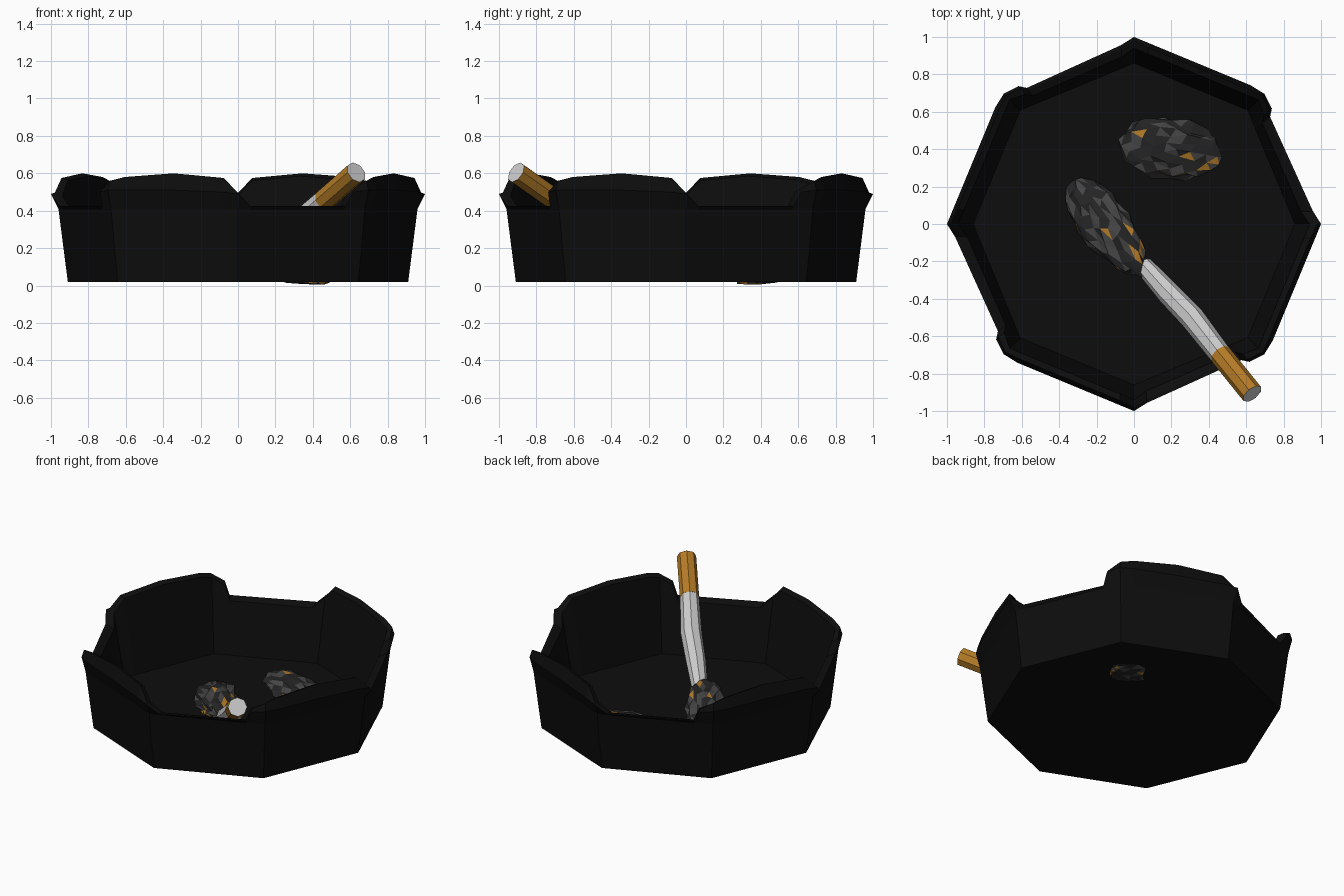
import bpy, bmesh, math, random
from mathutils import Vector, Matrix

if "Cube" in bpy.data.objects:
    bpy.data.objects.remove(bpy.data.objects["Cube"])

random.seed(4)


def material(name, r, g, b):
    m = bpy.data.materials.new(name)
    m.diffuse_color = (r, g, b, 1)
    m.use_nodes = True
    m.node_tree.nodes["Principled BSDF"].inputs["Base Color"].default_value = m.diffuse_color
    return m


BLACK = material("black_glaze", .004, .004, .004)
CHAR = material("char", .018, .018, .018)
ASH = material("ash_grey", .06, .06, .06)
PAPER = material("paper", .75, .75, .75)
FILTER = material("filter_tan", .46, .2, .02)


def finish(bm, name, mats):
    bmesh.ops.recalc_face_normals(bm, faces=bm.faces)
    me = bpy.data.meshes.new(name)
    bm.to_mesh(me)
    bm.free()
    for m in mats:
        me.materials.append(m)
    ob = bpy.data.objects.new(name, me)
    bpy.context.collection.objects.link(ob)
    return ob


def octagon(u, r, z):
    """Point at side position u (0..8) on an octagon of corner radius r."""
    i, f = math.floor(u), u - math.floor(u)
    a, b = [Vector((math.cos(k * math.pi / 4), math.sin(k * math.pi / 4), 0)) for k in (i, i + 1)]
    p = a.lerp(b, f) * r
    p.z = z
    return p


# Ashtray bowl: one quarter = a low rest followed by a high hump, repeated 4 times
# station: side position, lip radius, lip z, top radius, top z, inner radius
STATIONS = [
    (0, 1.0, .49, .98, .495, .94),
    (.10, .985, .425, .965, .425, .92),
    (.84, .965, .425, .95, .425, .91),
    (.88, .993, .50, .975, .515, .935),
    (1, .985, .51, .97, .56, .94),
    (1.12, 1.0, .51, .975, .58, .94),
    (1.5, 1.0, .51, .975, .60, .94),
    (1.89, 1.0, .50, .975, .575, .94),
]
FLOOR_Z = .06
bm = bmesh.new()
columns = []
for q in range(4):
    for u, rl, zl, rt, zt, ri in STATIONS:
        rows = [(.91, .02), (.96, .41), (rl, zl), (rt, zt), (ri, zt - .015), (.86, FLOOR_Z)]
        columns.append([bm.verts.new(octagon(u + 2 * q, r, z)) for r, z in rows])
for a, b in zip(columns, columns[1:] + columns[:1]):
    for k in range(5):
        bm.faces.new((a[k], b[k], b[k + 1], a[k + 1]))
bm.faces.new([c[0] for c in columns])
bm.faces.new([c[5] for c in columns])
finish(bm, "ashtray_bowl", [BLACK])


# Cigarette: eight-sided tubes along a slightly bent path
def tube(name, path, mats, cap_mat):
    bm = bmesh.new()
    rings = []
    for i, (x, y, z, r) in enumerate(path):
        p = Vector((x, y, z))
        n, m = Vector(path[min(i + 1, len(path) - 1)][:3]), Vector(path[max(i - 1, 0)][:3])
        rot = (n - m).to_track_quat('Z', 'Y')
        rings.append([bm.verts.new(p + rot @ Vector((r * math.cos(k * math.pi / 4), r * math.sin(k * math.pi / 4), 0)))
                      for k in range(8)])
    for a, b in zip(rings, rings[1:]):
        for k in range(8):
            bm.faces.new((a[k], a[k - 1], b[k - 1], b[k]))
    bm.faces.new(rings[0]).material_index = cap_mat
    bm.faces.new(rings[-1])
    finish(bm, name, mats)


tube("cigarette_filter", [(.632, -.908, .605, .06), (.46, -.695, .455, .06)], [FILTER, PAPER], 1)
tube("cigarette_paper", [(.46, -.695, .455, .059), (.31, -.50, .32, .066),
                         (.18, -.365, .215, .062), (.05, -.22, .125, .05)], [PAPER], 0)


# Ash: jagged, stretched icospheres with a few tan flecks
def ash_lump(name, centre, half, turn, tilt, taper, tan_side):
    bm = bmesh.new()
    bmesh.ops.create_icosphere(bm, subdivisions=3, radius=1)
    for v in bm.verts:
        t = v.co.x
        j = random.uniform(.84, 1.14)
        w = 1 + taper * t
        v.co = Vector((t * half[0] * random.uniform(.92, 1.05), v.co.y * half[1] * w * j, v.co.z * half[2] * j))
    for f in bm.faces:
        near = f.calc_center_median().x * tan_side > half[0] * .5
        f.material_index = random.choices((0, 1, 2), (6, 3, 1.6 if near else .2))[0]
    bm.transform(Matrix.Translation(centre) @ Matrix.Rotation(turn, 4, 'Z') @ Matrix.Rotation(tilt, 4, 'Y'))
    finish(bm, name, [CHAR, ASH, FILTER])


ash_lump("burnt_tip_ash", (-.135, -.03, .112), (.32, .13, .075), math.radians(127), math.radians(6), .2, -1)
ash_lump("loose_ash", (.215, .40, .077), (.30, .165, .052), math.radians(-10), math.radians(11), -.1, 1)
